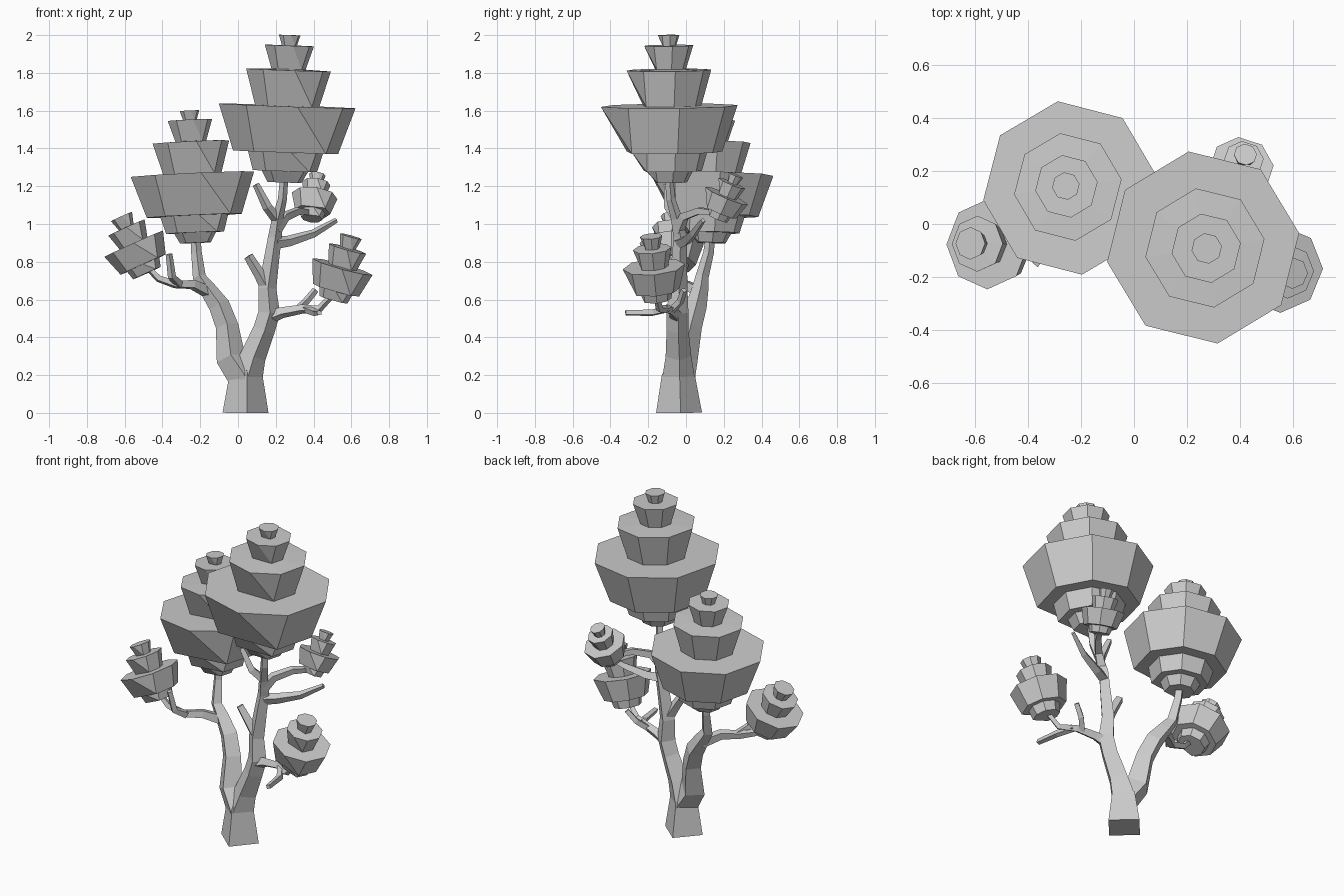
import bpy, bmesh, math
from mathutils import Vector

cube = bpy.data.objects.get("Cube")
if cube:
    bpy.data.objects.remove(cube, do_unlink=True)

grey = bpy.data.materials.new("plain grey")
grey.use_nodes = True
grey.diffuse_color = (0.6, 0.6, 0.6, 1)
grey.node_tree.nodes["Principled BSDF"].inputs["Base Color"].default_value = (0.6, 0.6, 0.6, 1)


def skin_rings(name, rings):
    """Join rings of points into a closed, flat-shaded solid."""
    bm = bmesh.new()
    loops = [[bm.verts.new(p) for p in ring] for ring in rings]
    n = len(loops[0])
    for a, b in zip(loops, loops[1:]):
        for j in range(n):
            k = (j + 1) % n
            bm.faces.new((a[j], a[k], b[k], b[j]))
    bm.faces.new(loops[0][::-1])
    bm.faces.new(loops[-1])
    bmesh.ops.remove_doubles(bm, verts=bm.verts, dist=0.0005)
    bmesh.ops.recalc_face_normals(bm, faces=bm.faces)
    mesh = bpy.data.meshes.new(name)
    bm.to_mesh(mesh)
    bm.free()
    mesh.materials.append(grey)
    obj = bpy.data.objects.new(name, mesh)
    bpy.context.collection.objects.link(obj)


def branch(name, *points):
    """Four-sided tapering tube through (x, y, z, radius) points."""
    path = [Vector(p[:3]) for p in points]
    last = len(path) - 1
    rings, quat, before = [], None, Vector((0, 0, 1))
    for i, p in enumerate(path):
        tangent = (path[min(i + 1, last)] - path[max(i - 1, 0)]).normalized()
        turn = before.rotation_difference(tangent)
        quat = turn @ quat if quat else turn
        before = tangent
        rings.append([])
        for j in range(4):
            a = math.radians(4 + 90 * j)
            rings[-1].append(p + quat @ Vector((math.cos(a), math.sin(a), 0)) * points[i][3])
    skin_rings(name, rings)


# Tier outline as (radius, height): each tier flares upward to a flat ledge
TIERS = [(.25, 0), (.34, .06), (.47, .06), (.55, .16), (.77, .16), (1, .405),
         (.47, .405), (.62, .595), (.25, .6), (.36, .725), (.11, .725), (.158, .78)]
SMALL_TIERS = TIERS[2:-2]


def foliage(name, tiers, radius, base, top, phase):
    """Stacked eight-sided crown standing on the line from base to top."""
    base, top = Vector(base), Vector(top)
    axis = top - base
    low, high = tiers[0][1], tiers[-1][1]
    quat = Vector((0, 0, 1)).rotation_difference(axis.normalized())
    rings = []
    for i, (r, h) in enumerate(tiers):
        center = base + axis * (h - low) / (high - low)
        ring = []
        for j in range(8):
            # the lower rim of each tier has two corners folded into one
            k = 6.85 if i % 2 == 0 and j in (6, 7) else j
            a = math.radians(phase + 45 * k)
            grow = 1.04 if k == 6.85 else 1
            ring.append(center + quat @ Vector((math.cos(a), math.sin(a), 0)) * r * radius * grow)
        rings.append(ring)
    skin_rings(name, rings)


# Trunk and the two main limbs
branch("trunk", (.04, -.037, 0, .122), (.042, -.04, .2, .088), (.04, -.03, .23, .06))
branch("right_limb", (.042, -.038, .12, .085), (.032, -.038, .19, .086), (-.038, -.015, .29, .078),
       (-.058, .025, .46, .06), (-.1, .055, .57, .056), (-.16, .075, .655, .044),
       (-.205, .085, .72, .035), (-.22, .12, .85, .028), (-.225, .13, .95, .025))
branch("left_limb", (.042, -.038, .12, .085), (.045, -.04, .19, .086), (.08, -.04, .3, .068),
       (.138, -.045, .44, .058), (.165, -.045, .53, .058), (.155, -.04, .66, .048),
       (.18, -.035, .83, .04), (.195, -.03, .93, .036), (.21, -.05, 1.03, .03),
       (.235, -.08, 1.13, .024), (.245, -.09, 1.25, .022))

# Side branches and bare twigs
branch("right_side_branch", (-.16, .07, .64, .035), (-.24, 0, .68, .03),
       (-.33, -.06, .68, .024), (-.42, -.075, .71, .02), (-.48, -.08, .77, .016))
branch("right_twig", (-.31, -.06, .68, .025), (-.35, -.12, .72, .022), (-.365, -.145, .84, .018))
branch("lower_left_branch", (.15, -.045, .5, .04), (.23, -.06, .53, .03), (.34, -.09, .55, .025),
       (.43, -.14, .55, .02), (.505, -.16, .63, .016))
branch("lower_front_twig", (.36, -.1, .55, .022), (.41, -.18, .53, .02), (.43, -.32, .53, .016))
branch("lower_upright_twig", (.31, -.08, .54, .022), (.36, -.03, .59, .02), (.41, -.01, .65, .018))
branch("middle_stub", (.155, -.04, .66, .035), (.11, -.05, .74, .03), (.055, -.06, .83, .025))
branch("upper_left_twig", (.2, -.03, .9, .034), (.27, 0, .91, .03), (.4, .04, .95, .022),
       (.52, .09, 1.02, .014))
branch("back_branch", (.2, -.04, .97, .034), (.25, -.01, 1.04, .028), (.32, .07, 1.07, .024),
       (.385, .16, 1.06, .018))
branch("upper_stub", (.21, -.04, 1.02, .03), (.155, -.09, 1.09, .026), (.095, -.1, 1.21, .018))

# Leafy crowns
foliage("large_crown", TIERS, .366, (.246, -.085, 1.22), (.274, -.092, 2.0), 8.6)
foliage("medium_crown", TIERS, .33, (-.225, .128, .9), (-.257, .143, 1.6), 8)
foliage("right_small_crown", SMALL_TIERS, .17, (-.482, -.08, .74), (-.617, -.073, 1.04), 0)
foliage("left_small_crown", SMALL_TIERS, .165, (.505, -.155, .6), (.598, -.185, .935), 0)
foliage("back_small_crown", SMALL_TIERS, .122, (.39, .165, 1.03), (.42, .262, 1.26), 4)
